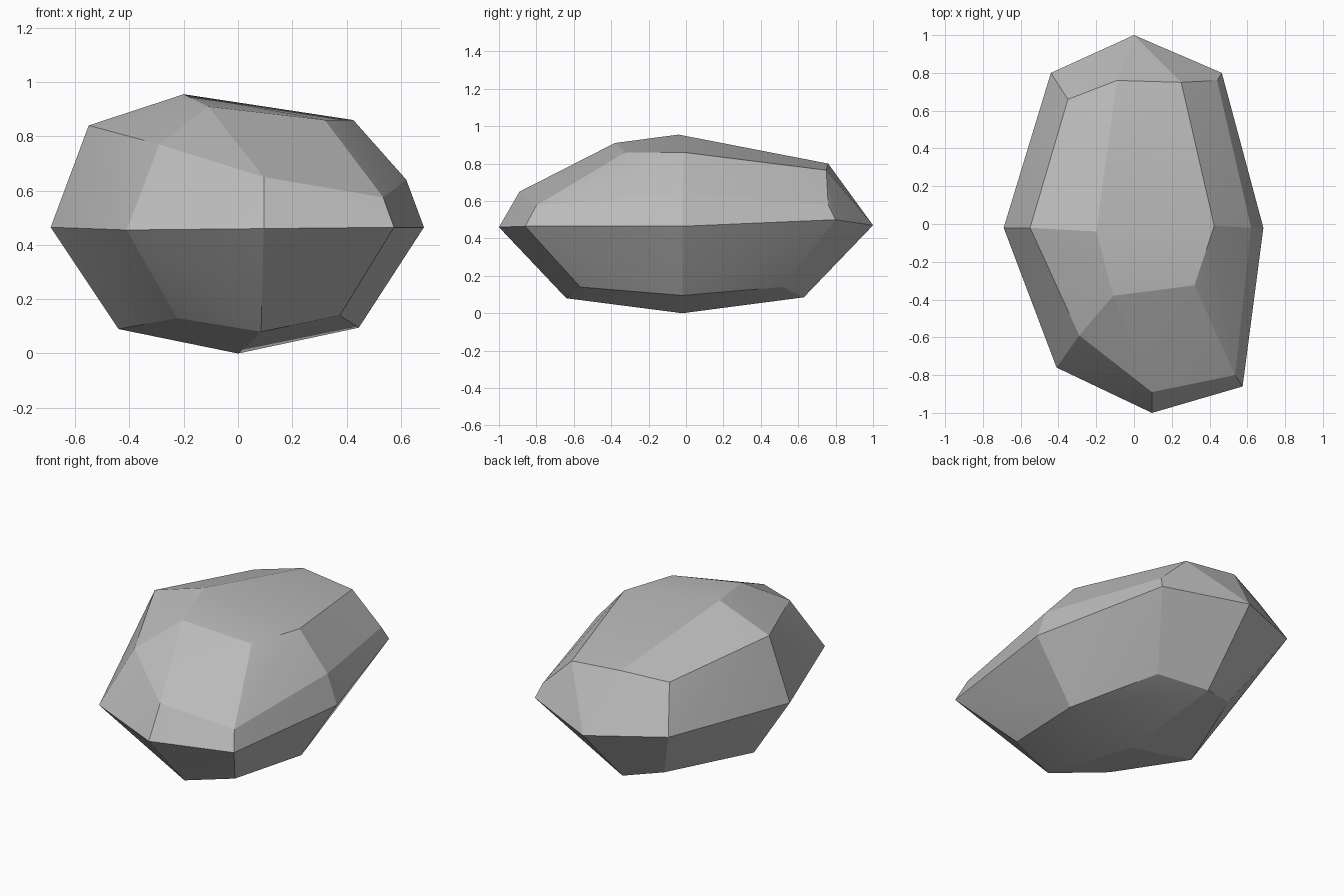
import bpy
import bmesh
import math

# Remove the default cube only
default_cube = bpy.data.objects.get("Cube")
if default_cube:
    bpy.data.objects.remove(default_cube, do_unlink=True)


def make_material(name, colour):
    """One flat colour for viewport and render."""
    material = bpy.data.materials.new(name)
    material.use_nodes = True
    material.diffuse_color = colour
    shader = next(n for n in material.node_tree.nodes if n.type == "BSDF_PRINCIPLED")
    shader.inputs["Base Color"].default_value = colour
    shader.inputs["Roughness"].default_value = 0.9
    return material


# Corner rings of the chipped boulder, each going round from the back
underside_ring = [
    (-.01, .63, .085), (.26, .515, .14), (.445, -.02, .095), (.375, -.565, .14),
    (.085, -.64, .08), (-.225, -.48, .13), (-.44, -.03, .09), (-.23, .54, .13),
]
widest_ring = [
    (0, 1, .47), (.465, .8, .5), (.685, -.02, .465), (.575, -.86, .465),
    (.095, -1, .46), (-.41, -.76, .455), (-.69, -.02, .465), (-.44, .8, .5),
]
shoulder_ring = [
    (-.09, .76, .8), (.44, .76, .58), (.62, -.02, .64), (.535, -.8, .575),
    (.095, -.89, .65), (-.29, -.59, .77), (-.55, -.02, .84), (-.35, .66, .76),
]
crown_ring = [
    (.25, .75, .765), (.425, -.01, .86), (.32, -.325, .86),
    (-.11, -.38, .91), (-.2, -.04, .955),
]
foot_point = (0, -.02, 0)


def build_rock(name, rings, tip, material):
    """Wrap a tight faceted skin around the rings and the lowest point."""
    bm = bmesh.new()
    for ring in rings:
        for corner in ring:
            bm.verts.new(corner)
    bm.verts.new(tip)
    bmesh.ops.convex_hull(bm, input=bm.verts[:])

    # Drop any corner left inside the skin, then merge nearly flat triangles
    loose = [v for v in bm.verts if not v.link_faces]
    bmesh.ops.delete(bm, geom=loose, context="VERTS")
    bmesh.ops.dissolve_limit(
        bm, angle_limit=math.radians(2), verts=bm.verts[:], edges=bm.edges[:]
    )
    bmesh.ops.recalc_face_normals(bm, faces=bm.faces[:])

    mesh = bpy.data.meshes.new(name)
    bm.to_mesh(mesh)
    bm.free()
    mesh.materials.append(material)
    rock = bpy.data.objects.new(name, mesh)
    bpy.context.collection.objects.link(rock)
    return rock


# The boulder itself
stone_grey = make_material("stone_grey", (.5, .5, .5, 1))
boulder = build_rock(
    "boulder",
    [underside_ring, widest_ring, shoulder_ring, crown_ring],
    foot_point,
    stone_grey,
)

# Soften only the shallow creases, keep the chipped edges crisp
bpy.ops.object.select_all(action="DESELECT")
boulder.select_set(True)
bpy.context.view_layer.objects.active = boulder
bpy.ops.object.shade_smooth_by_angle(angle=math.radians(15))
